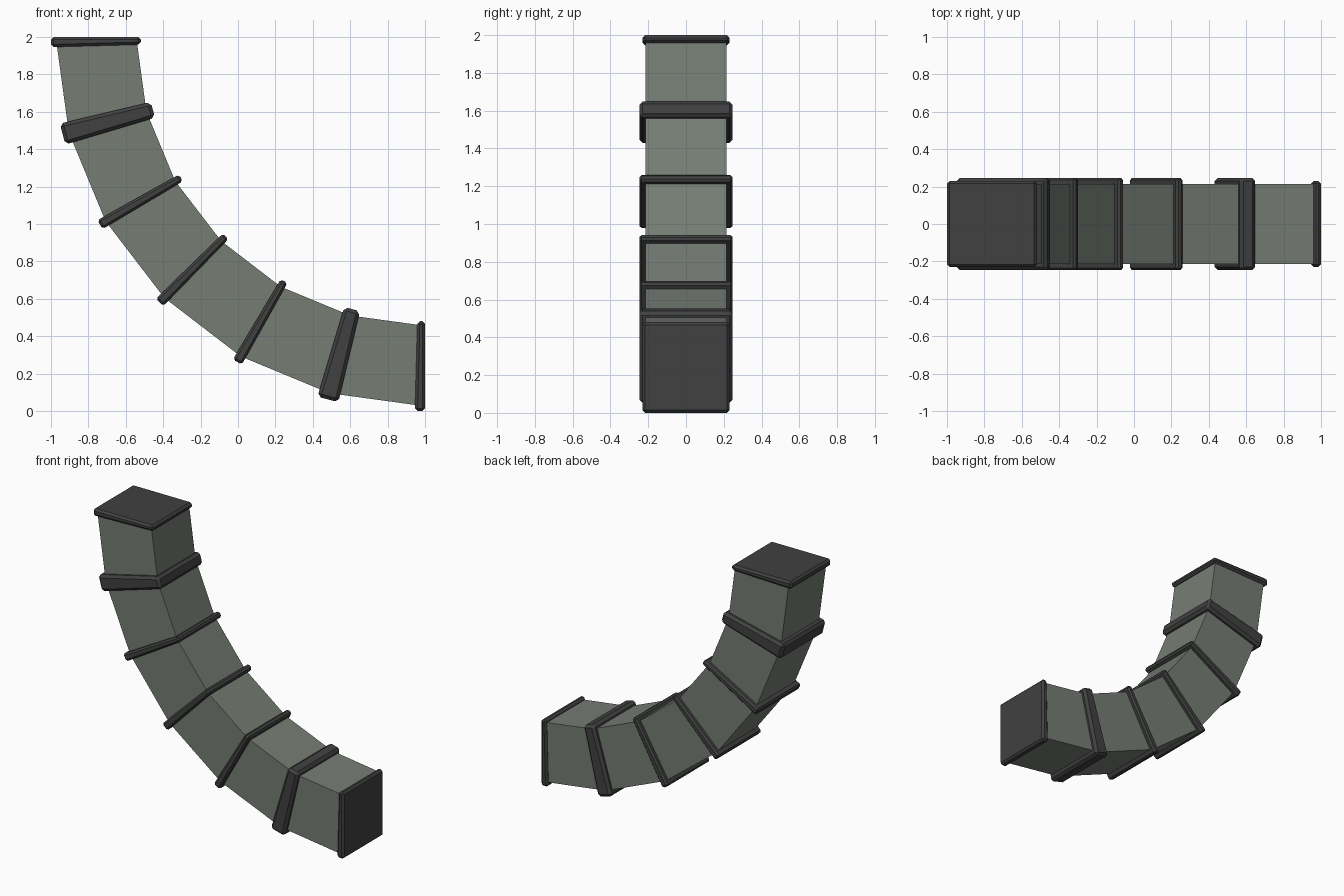
import bpy, bmesh
from math import radians, sin, cos

if "Cube" in bpy.data.objects:
    bpy.data.objects.remove(bpy.data.objects["Cube"])

R = 1.757  # bend radius, centred on (x=1, z=2)


def material(name, rgb):
    m = bpy.data.materials.new(name)
    m.diffuse_color = (*rgb, 1)
    m.use_nodes = True
    m.node_tree.nodes["Principled BSDF"].inputs["Base Color"].default_value = m.diffuse_color
    return m


duct_mat = material("grey green metal", (0.180, 0.205, 0.175))
band_mat = material("dark grey metal", (0.052, 0.052, 0.052))


def bend(name, angles, radial, half_y, mat, bevel=0.0, centre=R):
    """Sweep a rectangular section through the given angles of the bend."""
    bm = bmesh.new()
    rows = []
    for a in angles:
        t = radians(a)
        rows.append([bm.verts.new((1 - r * cos(t), y, 2 - r * sin(t)))
                     for r, y in ((centre - radial, -half_y), (centre + radial, -half_y),
                                  (centre + radial, half_y), (centre - radial, half_y))])
    for p, q in zip(rows, rows[1:]):
        for i in range(4):
            j = (i + 1) % 4
            bm.faces.new((p[i], p[j], q[j], q[i]))
    bm.faces.new(rows[0])
    bm.faces.new(rows[-1])
    bmesh.ops.recalc_face_normals(bm, faces=bm.faces)
    if bevel:
        bmesh.ops.bevel(bm, geom=bm.edges[:], offset=bevel, segments=1,
                        affect='EDGES', clamp_overlap=True)
    mesh = bpy.data.meshes.new(name)
    bm.to_mesh(mesh)
    bm.free()
    mesh.materials.append(mat)
    bpy.context.collection.objects.link(bpy.data.objects.new(name, mesh))


# Square duct of six straight sections
bend("duct", [0.6, 15, 30, 45, 60, 75, 89.4], 0.215, 0.215, duct_mat)

# Bands over the joints, the first and last one thicker
for i in range(1, 6):
    thick = i in (1, 5)
    half = 1.65 if thick else 0.78
    bend(f"joint_band_{i}", [15 * i - half, 15 * i + half], 0.25, 0.247,
         band_mat, 0.018 if thick else 0.012)

# End plates
bend("top_end_plate", [0, 1.55], 0.24, 0.23, band_mat, 0.014, 1.76)
bend("side_end_plate", [88.45, 90], 0.24, 0.23, band_mat, 0.014, 1.76)
